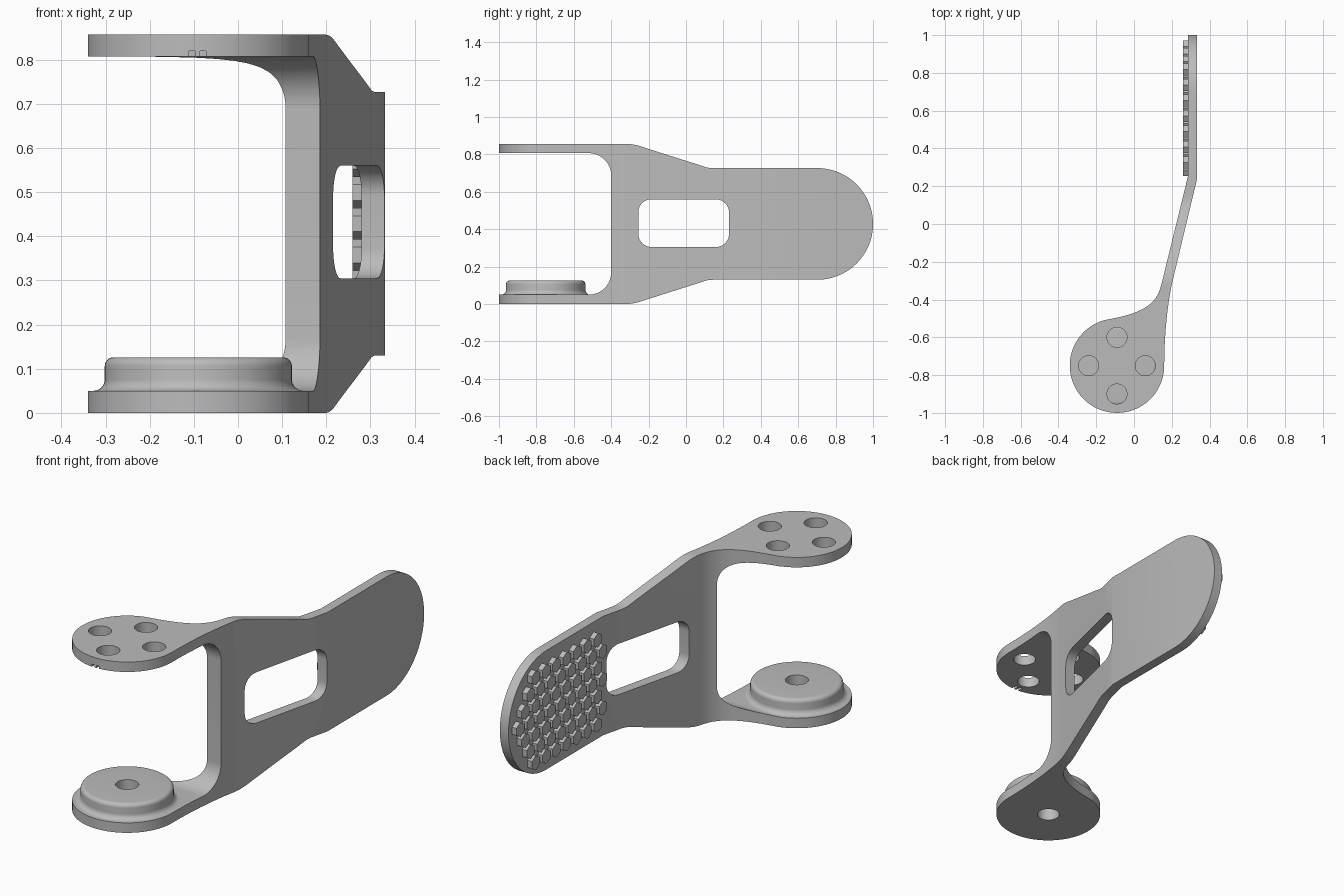
import bpy, bmesh, math
from mathutils import Vector
from mathutils.geometry import interpolate_bezier

if "Cube" in bpy.data.objects:
    bpy.data.objects.remove(bpy.data.objects["Cube"])

GREY = (0.5, 0.5, 0.5, 1)
grey = bpy.data.materials.new("plain_grey")
grey.use_nodes = True
grey.diffuse_color = GREY
grey.node_tree.nodes["Principled BSDF"].inputs["Base Color"].default_value = GREY

HEIGHT = 0.857
MID = HEIGHT / 2
HUB = (-0.09, -0.75)


def finish(name, bm):
    bmesh.ops.recalc_face_normals(bm, faces=bm.faces)
    mesh = bpy.data.meshes.new(name)
    bm.to_mesh(mesh)
    bm.free()
    mesh.materials.append(grey)
    obj = bpy.data.objects.new(name, mesh)
    bpy.context.collection.objects.link(obj)
    return obj


def arc(cx, cy, r, start, end, steps=16):
    angles = [math.radians(start + (end - start) * i / steps) for i in range(steps + 1)]
    return [(cx + r * math.cos(a), cy + r * math.sin(a)) for a in angles]


def curve(*points, steps=14):
    return [(p.x, p.y) for p in interpolate_bezier(*[Vector(p) for p in points], steps)]


def add_prism(bm, points, axis, lo, hi):
    """Extrude a 2D outline along z (xy outline) or x (yz outline)."""
    place = (lambda p, d: (p[0], p[1], d)) if axis == "z" else (lambda p, d: (d, p[0], p[1]))
    low = [bm.verts.new(place(p, lo)) for p in points]
    high = [bm.verts.new(place(p, hi)) for p in points]
    bm.faces.new(low)
    bm.faces.new(high)
    for i in range(len(points)):
        j = (i + 1) % len(points)
        bm.faces.new((low[i], low[j], high[j], high[i]))


def prism(name, points, axis, lo, hi):
    bm = bmesh.new()
    add_prism(bm, points, axis, lo, hi)
    return finish(name, bm)


def combine(target, other, operation):
    mod = target.modifiers.new(operation.lower(), "BOOLEAN")
    mod.operation, mod.object, mod.solver = operation, other, "EXACT"
    bpy.context.view_layer.objects.active = target
    bpy.ops.object.modifier_apply(modifier=mod.name)
    bpy.data.objects.remove(other)


def smooth(obj):
    bpy.ops.object.select_all(action="DESELECT")
    obj.select_set(True)
    bpy.context.view_layer.objects.active = obj
    bpy.ops.object.shade_smooth_by_angle(angle=math.radians(30))


# Plan outline: round hub, slanted web, straight paddle
plan = [(0.333, 1.1), (0.285, 1.1), (0.285, 0.25)]
plan += curve((0.145, -0.32), (0.12, -0.43), (0.04, -0.475), (-0.155, -0.5085))
plan += arc(*HUB, 0.25, 105, 360, 64)[1:]
plan += curve((0.16, -0.75), (0.16, -0.6), (0.175, -0.44), (0.2, -0.32))[1:]
plan += [(0.333, 0.235)]
body = prism("bracket_body", plan, "z", 0, HEIGHT)

# Side outline: two arms, tapering web, rounded paddle, mirrored about mid height
half = arc(-0.52, 0.17, 0.12, 0, -90) + [(-1.1, 0.05), (-1.1, -0.0)]
half += curve((-0.33, 0), (-0.27, 0), (-0.24, 0.015), (-0.18, 0.034))
half += curve((0.06, 0.11), (0.1, 0.123), (0.11, 0.13), (0.15, 0.13))
half += arc(0.7015, MID, 0.2985, -90, 0, 28)
side = half + [(y, HEIGHT - z) for y, z in reversed(half[:-1])]
combine(body, prism("side_shape", side, "x", -1, 1), "INTERSECT")

# Rounded window through the web
window = []
for y, z, a in ((0.16, 0.49, 0), (-0.185, 0.49, 90), (-0.185, 0.375, 180), (0.16, 0.375, 270)):
    window += arc(y, z, 0.07, a, a + 90, 10)
combine(body, prism("window_cutter", window, "x", -1, 1), "DIFFERENCE")

# Turned boss on the lower arm with a fillet at the foot
profile = [(0, 0.03), (0.238, 0.03)]
profile += arc(0.238, 0.076, 0.026, 270, 180, 8)
profile += arc(0.192, 0.106, 0.02, 0, 90, 8) + [(0, 0.126)]
bm = bmesh.new()
ring = [bm.verts.new((HUB[0] + r, HUB[1], z)) for r, z in profile]
edges = [bm.edges.new(pair) for pair in zip(ring, ring[1:])]
bmesh.ops.spin(bm, geom=ring + edges, cent=(*HUB, 0), axis=(0, 0, 1),
               angle=math.tau, steps=64, use_merge=True)
bmesh.ops.remove_doubles(bm, verts=bm.verts, dist=0.0001)
combine(body, finish("boss", bm), "UNION")

# Bolt holes: one through the boss, four through the upper arm
holes = [(0, 0, -0.1, 0.3)]
holes += [(x, y, 0.7, 1) for x, y in ((0.15, 0), (-0.15, 0), (0, 0.15), (0, -0.15))]
for dx, dy, lo, hi in holes:
    circle = arc(HUB[0] + dx, HUB[1] + dy, 0.053, 0, 360, 32)[:-1]
    combine(body, prism("hole_cutter", circle, "z", lo, hi), "DIFFERENCE")

# Two small notches under the front rim of the upper arm
for x in (-0.104, -0.079):
    box = [(x - 0.007, -1.05), (x + 0.007, -1.05), (x + 0.007, -0.97), (x - 0.007, -0.97)]
    combine(body, prism("notch_cutter", box, "z", 0.79, 0.82), "DIFFERENCE")
smooth(body)

# Hexagonal grip studs in staggered rows on the inner paddle face
PITCH, RADIUS = 0.082, 0.036
bm = bmesh.new()
for row in range(-4, 5):
    z = MID + row * PITCH * 0.866
    for col in range(10):
        y = 0.285 + (col + 0.5 * (row % 2)) * PITCH
        reach = math.hypot(max(y - 0.7, 0), z - MID)
        if reach < 0.298 - RADIUS * 0.9:
            hexagon = arc(y, z, RADIUS, 30, 390, 6)[:-1]
            add_prism(bm, hexagon, "x", 0.26, 0.287)
finish("grip_studs", bm)
